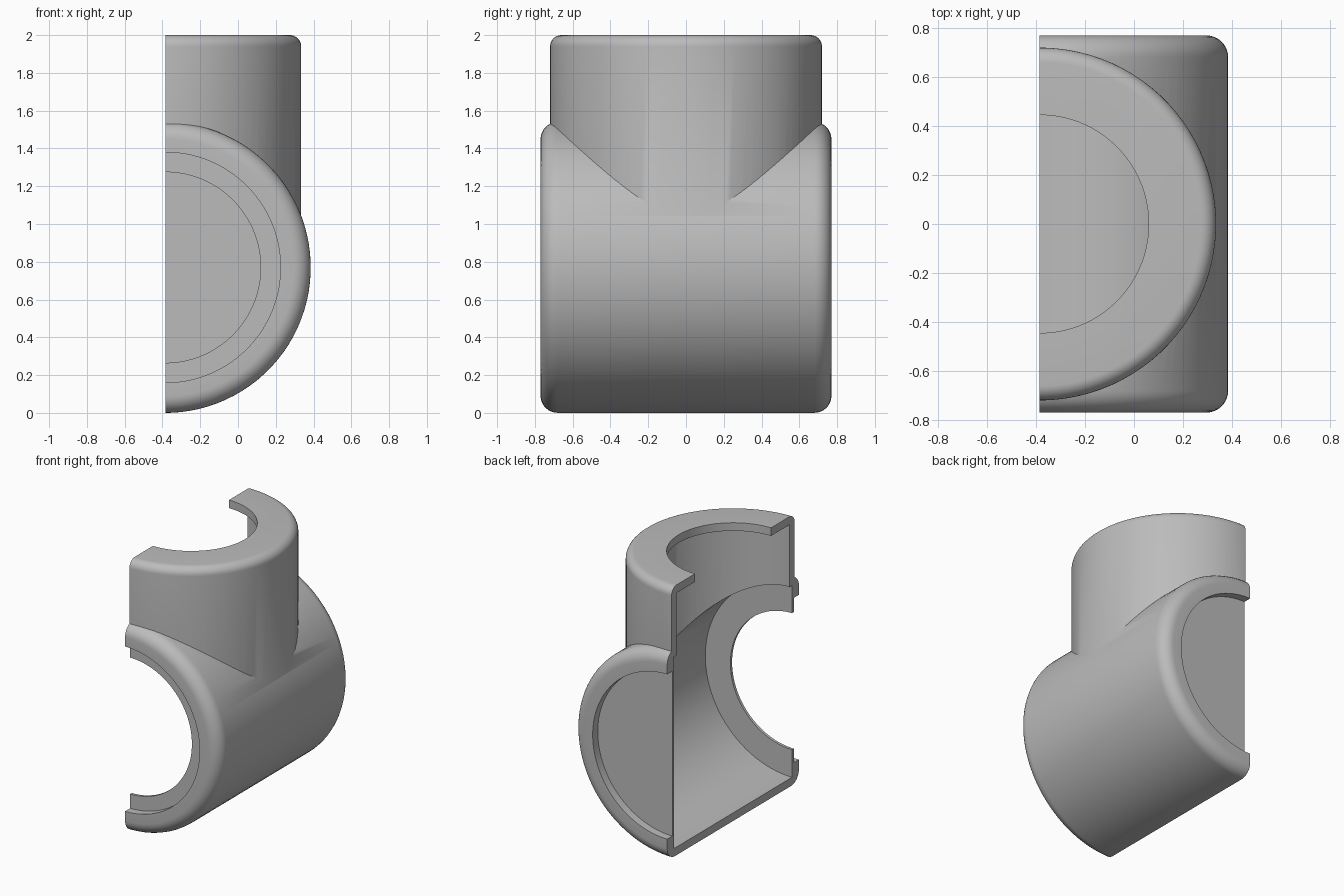
import bpy, bmesh, math
from mathutils import Matrix

if "Cube" in bpy.data.objects:
    bpy.data.objects.remove(bpy.data.objects["Cube"], do_unlink=True)

CUT_X = -0.385       # section plane, which also holds both pipe axes
AXIS_Z = 0.77        # height of the horizontal pipe axis
SEGMENTS = 96

grey = bpy.data.materials.new("pipe_grey")
grey.use_nodes = True
colour = (0.5, 0.5, 0.5, 1)
grey.diffuse_color = colour
grey.node_tree.nodes["Principled BSDF"].inputs["Base Color"].default_value = colour


def add_object(name, bm):
    bmesh.ops.recalc_face_normals(bm, faces=bm.faces)
    mesh = bpy.data.meshes.new(name)
    bm.to_mesh(mesh)
    bm.free()
    mesh.materials.append(grey)
    obj = bpy.data.objects.new(name, mesh)
    bpy.context.collection.objects.link(obj)
    return obj


def lathe(name, profile, horizontal=False):
    """Revolve (radius, height) points into a closed solid."""
    bm = bmesh.new()
    rings = []
    for r, h in profile:
        angles = [2 * math.pi * (i + 0.5) / SEGMENTS for i in range(SEGMENTS)]
        rings.append([bm.verts.new((r * math.cos(a), r * math.sin(a), h)) for a in angles])
    for low, high in zip(rings, rings[1:]):
        for i in range(SEGMENTS):
            j = (i + 1) % SEGMENTS
            bm.faces.new((low[i], low[j], high[j], high[i]))
    bm.faces.new(rings[0])
    bm.faces.new(rings[-1])
    place = Matrix.Translation((CUT_X, 0, AXIS_Z if horizontal else 0))
    if horizontal:
        place = place @ Matrix.Rotation(-math.pi / 2, 4, "X")
    bm.transform(place)
    return add_object(name, bm)


def rounded(radius, height, bevel, steps=8):
    """Quarter-round profile corner from the side wall up to the end face."""
    turns = [math.pi / 2 * i / steps for i in range(steps + 1)]
    return [(radius - bevel + bevel * math.cos(t), height - bevel + bevel * math.sin(t))
            for t in turns]


def combine(target, tool, operation):
    mod = target.modifiers.new(operation.lower(), "BOOLEAN")
    mod.operation = operation
    mod.solver = "EXACT"
    mod.object = tool
    bpy.context.view_layer.objects.active = target
    bpy.ops.object.modifier_apply(modifier=mod.name)
    bpy.data.objects.remove(tool, do_unlink=True)


# Outer bodies: horizontal run and upright branch
end = rounded(0.77, 0.77, 0.09)
body = lathe("tee_pipe_half", [(r, -h) for r, h in reversed(end)] + end, True)
branch = lathe("branch", [(0.72, 0.75)] + rounded(0.72, 2.0, 0.06))
combine(body, branch, "UNION")

# Run cavity, with stepped front opening and closed back
combine(body, lathe("run_cavity", [(0.61, -0.9), (0.61, -0.71), (0.505, -0.71),
        (0.505, -0.69), (0.71, -0.69), (0.71, 0.69)], True), "DIFFERENCE")
# Shallow recess in the back cap
combine(body, lathe("back_recess", [(0.61, 0.71), (0.61, 0.9)], True), "DIFFERENCE")
# Branch cavity with a smaller top opening
combine(body, lathe("branch_cavity", [(0.66, 0.8), (0.66, 1.94), (0.445, 1.94),
        (0.445, 2.1)]), "DIFFERENCE")

# Remove the half beyond the section plane
bm = bmesh.new()
bmesh.ops.create_cube(bm, size=4, matrix=Matrix.Translation((CUT_X - 2, 0, 1)))
combine(body, add_object("section_block", bm), "DIFFERENCE")

# Smooth curved walls, crisp rims
body.data.materials.clear()
body.data.materials.append(grey)
bpy.ops.object.select_all(action="DESELECT")
body.select_set(True)
bpy.context.view_layer.objects.active = body
bpy.ops.object.shade_smooth_by_angle(angle=math.radians(30))
